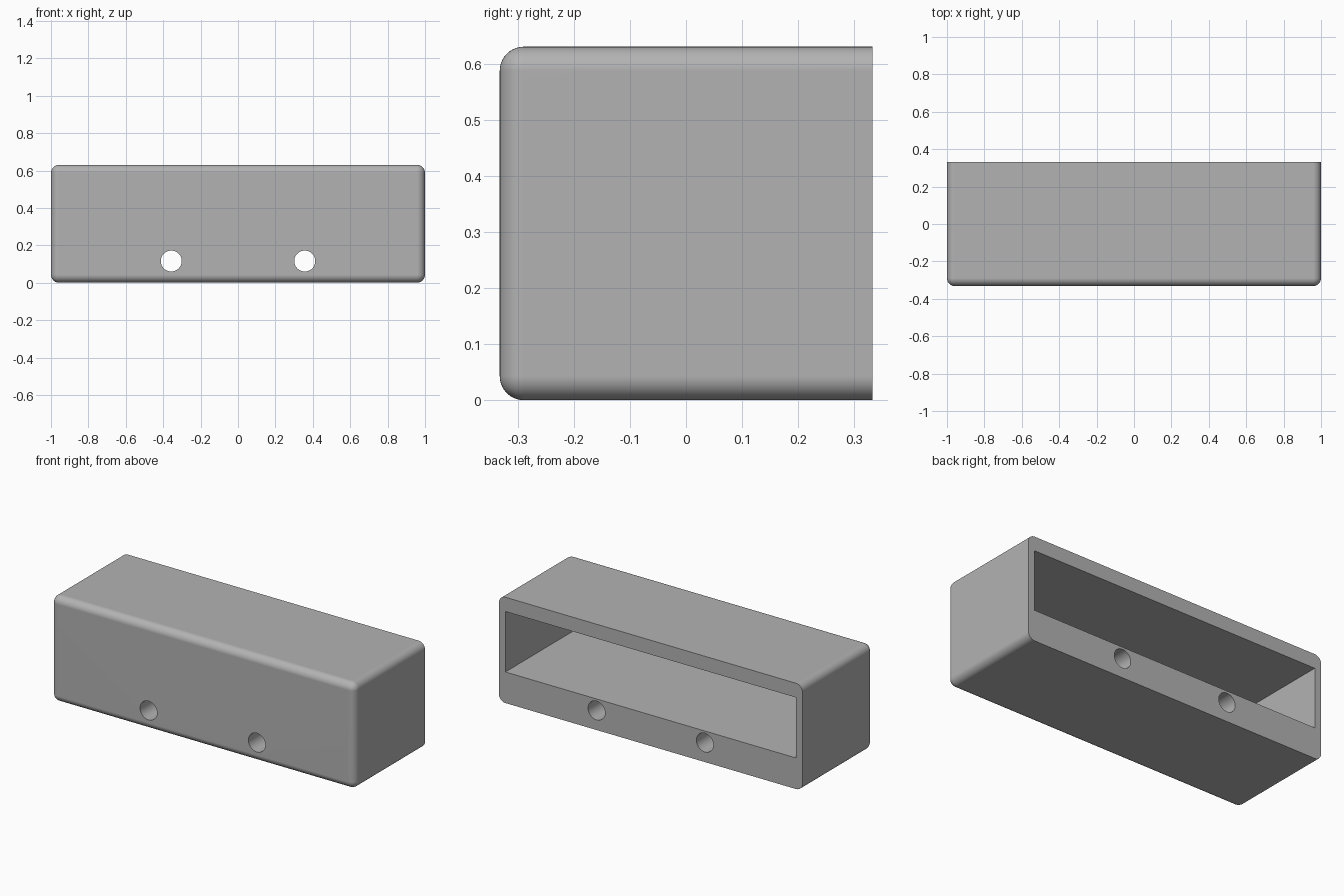
import bpy
import bmesh
import math
from mathutils import Matrix, Vector

cube = bpy.data.objects.get("Cube")
if cube:
    bpy.data.objects.remove(cube, do_unlink=True)

DEPTH, HEIGHT, FILLET = 0.664, 0.63, 0.043
BACK = DEPTH / 2

# Single plain grey
grey = bpy.data.materials.new("plain grey")
grey.use_nodes = True
colour = (0.45, 0.45, 0.45, 1)
grey.diffuse_color = colour
grey.node_tree.nodes["Principled BSDF"].inputs["Base Color"].default_value = colour


def add_object(name, bm):
    mesh = bpy.data.meshes.new(name)
    bm.to_mesh(mesh)
    bm.free()
    mesh.materials.append(grey)
    obj = bpy.data.objects.new(name, mesh)
    bpy.context.collection.objects.link(obj)
    return obj


def box(low, high):
    low, high = Vector(low), Vector(high)
    bm = bmesh.new()
    bmesh.ops.create_cube(bm, size=1)
    bmesh.ops.scale(bm, vec=high - low, verts=bm.verts)
    bmesh.ops.translate(bm, vec=(low + high) / 2, verts=bm.verts)
    return bm


def cut(target, cutter):
    cutter.hide_render = True
    mod = target.modifiers.new("cut", "BOOLEAN")
    mod.operation = "DIFFERENCE"
    mod.solver = "EXACT"
    mod.object = cutter
    bpy.context.view_layer.objects.active = target
    bpy.ops.object.modifier_apply(modifier=mod.name)
    bpy.data.objects.remove(cutter, do_unlink=True)


# Housing: every edge rounded except those around the flat back
bm = box((-1, -BACK, 0), (1, BACK, HEIGHT))
rounded = [e for e in bm.edges if any(v.co.y < 0 for v in e.verts)]
bmesh.ops.bevel(bm, geom=rounded, offset=FILLET, segments=10, profile=0.5, affect="EDGES")
housing = add_object("housing", bm)

# Rectangular compartment, open at the back
cut(housing, add_object("compartment_cutter",
                        box((-0.957, -0.305, 0.185), (0.957, BACK + 0.1, 0.545))))

# Two round holes running right through beneath the compartment
for side in (-1, 1):
    bm = bmesh.new()
    bmesh.ops.create_cone(bm, cap_ends=True, segments=48, radius1=0.056, radius2=0.056,
                          depth=1, matrix=Matrix.Translation((side * 0.357, 0, 0.116))
                          @ Matrix.Rotation(math.pi / 2, 4, "X"))
    cut(housing, add_object("hole_cutter", bm))

# Smooth fillets and holes, crisp openings
bpy.ops.object.select_all(action="DESELECT")
housing.select_set(True)
bpy.context.view_layer.objects.active = housing
bpy.ops.object.shade_smooth_by_angle(angle=math.radians(30))
weighted = housing.modifiers.new("even shading", "WEIGHTED_NORMAL")
weighted.keep_sharp = True
